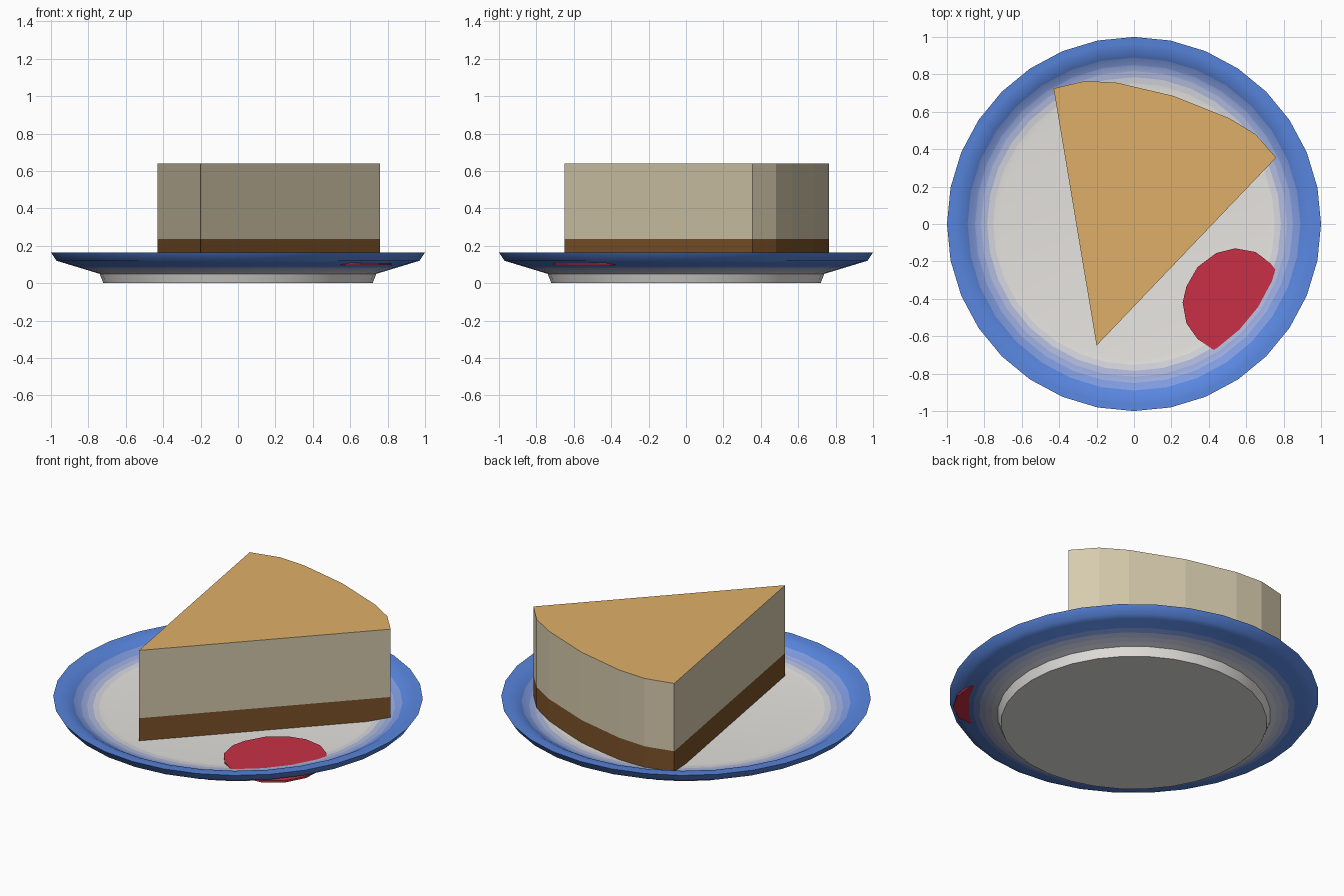
import bpy, bmesh
from math import sin, cos, pi

if "Cube" in bpy.data.objects:
    bpy.data.objects.remove(bpy.data.objects["Cube"])


def material(name, rgb):
    m = bpy.data.materials.new(name)
    m.diffuse_color = (*rgb, 1)
    m.use_nodes = True
    m.node_tree.nodes["Principled BSDF"].inputs["Base Color"].default_value = m.diffuse_color
    return m


def finish(bm, name, mats, smooth=None):
    bmesh.ops.recalc_face_normals(bm, faces=bm.faces)
    mesh = bpy.data.meshes.new(name)
    bm.to_mesh(mesh)
    bm.free()
    for m in mats:
        mesh.materials.append(m)
    ob = bpy.data.objects.new(name, mesh)
    bpy.context.collection.objects.link(ob)
    if smooth:
        bpy.ops.object.select_all(action='DESELECT')
        ob.select_set(True)
        bpy.context.view_layer.objects.active = ob
        bpy.ops.object.shade_smooth_by_angle(angle=smooth)
    return ob


def prism(name, outline, z0, z1, mats, bottom, top):
    """Straight-sided prism; top cap uses the last material."""
    bm = bmesh.new()
    lo = [bm.verts.new((x, y, z0)) for x, y in outline]
    hi = [bm.verts.new((x, y, z1)) for x, y in outline]
    n = len(outline)
    for i in range(n):
        j = (i + 1) % n
        bm.faces.new((lo[i], lo[j], hi[j], hi[i]))
    if bottom:
        bm.faces.new(lo[::-1])
    if top:
        bm.faces.new(hi).material_index = len(mats) - 1
    return finish(bm, name, mats)


# plate: lathed profile, colour blends from grey centre to blue rim
GREY, BLUE, STEPS, SIDES = (0.80, 0.78, 0.75), (0.10, 0.24, 0.74), 6, 32
blend = [material(f"plate_{k}", [g + (b - g) * k / STEPS for g, b in zip(GREY, BLUE)])
         for k in range(STEPS + 1)]
corners = [(0.72, 0.0), (0.74, 0.05), (0.97, 0.12), (1.0, 0.165),
           (0.93, 0.16), (0.85, 0.115), (0.72, 0.10)]
profile = [corners[0]]
for (r0, z0), (r1, z1) in zip(corners, corners[1:]):
    n = max(1, round(abs(r1 - r0) / 0.035))
    profile += [(r0 + (r1 - r0) * k / n, z0 + (z1 - z0) * k / n) for k in range(1, n + 1)]
bm = bmesh.new()
rings = [[bm.verts.new((r * cos(2 * pi * i / SIDES), r * sin(2 * pi * i / SIDES), z))
          for i in range(SIDES)] for r, z in profile]
for (ra, _), (rb, _), a, b in zip(profile, profile[1:], rings, rings[1:]):
    t = min(1, max(0, ((ra + rb) / 2 - 0.73) / 0.16))
    for i in range(SIDES):
        j = (i + 1) % SIDES
        bm.faces.new((a[i], a[j], b[j], b[i])).material_index = round(t * STEPS)
bm.faces.new(rings[0])
bm.faces.new(rings[-1])
finish(bm, "plate", blend, smooth=0.7)

# cake slice: crust below, filling with a browned top
slice_outline = [(-0.20, -0.65), (0.76, 0.355), (0.65, 0.48), (0.51, 0.565),
                 (0.21, 0.685), (-0.09, 0.755), (-0.26, 0.765), (-0.43, 0.725)]
crust = material("crust", (0.20, 0.085, 0.022))
cream = material("cream", (0.68, 0.60, 0.42))
browned = material("browned_top", (0.74, 0.43, 0.14))
prism("crust", slice_outline, 0.10, 0.235, [crust], True, False)
prism("filling", slice_outline, 0.235, 0.64, [cream, browned], False, True)

# sauce puddle, running out under the plate rim
puddle = [(0.26, -0.42), (0.28, -0.53), (0.34, -0.615), (0.42, -0.67), (0.54, -0.71),
          (0.65, -0.70), (0.75, -0.63), (0.81, -0.52), (0.82, -0.40), (0.79, -0.29),
          (0.73, -0.21), (0.65, -0.15), (0.54, -0.13), (0.44, -0.155), (0.34, -0.23),
          (0.28, -0.335)]
prism("sauce", puddle, 0.098, 0.109, [material("sauce", (0.58, 0.03, 0.06))], True, True)
